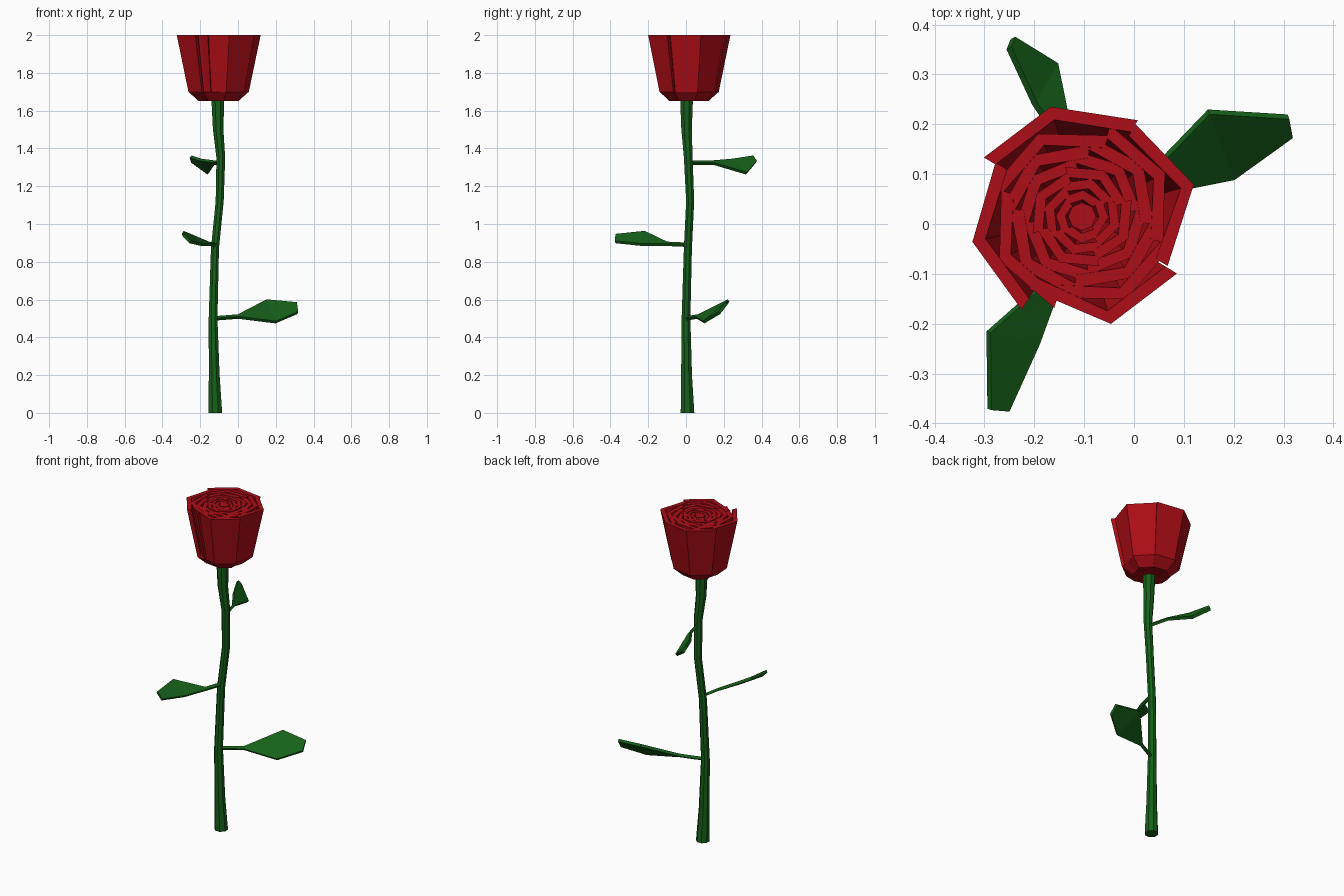
import bpy, bmesh
from math import sin, cos, radians
from mathutils import Vector

if "Cube" in bpy.data.objects:
    bpy.data.objects.remove(bpy.data.objects["Cube"])


def material(name, rgb):
    m = bpy.data.materials.new(name)
    m.diffuse_color = (*rgb, 1)
    m.use_nodes = True
    m.node_tree.nodes["Principled BSDF"].inputs["Base Color"].default_value = m.diffuse_color
    return m


RED = material("petal_red", (0.42, 0.004, 0.008))
GREEN = material("leaf_green", (0.008, 0.12, 0.01))


def loft(name, rings, mat):
    """Join matching rings of points into one closed, flat-faced solid."""
    bm = bmesh.new()
    rows = [[bm.verts.new(p) for p in ring] for ring in rings]
    n = len(rows[0])
    for a, b in zip(rows, rows[1:]):
        for i in range(n):
            j = (i + 1) % n
            bm.faces.new((a[i], a[j], b[j], b[i]))
    bm.faces.new(rows[0][::-1])
    bm.faces.new(rows[-1])
    bmesh.ops.recalc_face_normals(bm, faces=bm.faces)
    me = bpy.data.meshes.new(name)
    bm.to_mesh(me)
    bm.free()
    me.materials.append(mat)
    ob = bpy.data.objects.new(name, me)
    bpy.context.collection.objects.link(ob)
    return ob


def circle(x, y, z, r, n, turn=0):
    return [(x + r * cos(radians(turn + 360 * i / n)),
             y + r * sin(radians(turn + 360 * i / n)), z) for i in range(n)]


# Stem: gently curved, eight-sided
stem = [(-0.12, 0.008, 0, 0.039), (-0.126, 0.003, 0.2, 0.031),
        (-0.132, 0.0, 0.5, 0.025), (-0.122, 0.01, 0.87, 0.023),
        (-0.097, 0.022, 1.12, 0.023), (-0.091, 0.012, 1.35, 0.025),
        (-0.105, 0.003, 1.5, 0.03), (-0.107, 0.003, 1.67, 0.037)]
loft("stem", [circle(*p, 8, 22.5) for p in stem], GREEN)


# Leaves: thin stalk widening into a bent blade with a blunt tip
def leaf(name, root, base, wide, tip):
    w1, w2, t1, t2 = map(Vector, (*wide, *tip))
    root, base = Vector(root), Vector(base)
    across = (w1 - w2).normalized()
    along = ((w1 + w2) / 2 - base).normalized()
    n = across.cross(along).normalized() * 0.008
    edge = across * 0.009
    pairs = [(root + edge, root - edge), (base + edge, base - edge), (w1, w2), (t1, t2)]
    loft(name, [(a + n, b + n, b - n, a - n) for a, b in pairs], GREEN)


leaf("lower_leaf", (-0.128, 0.0, 0.5), (0.0, 0.06, 0.51),
     ((0.15, 0.225, 0.595), (0.20, 0.093, 0.48)),
     ((0.31, 0.215, 0.58), (0.317, 0.177, 0.53)))
leaf("middle_leaf", (-0.12, 0.01, 0.89), (-0.15, -0.1, 0.895),
     ((-0.292, -0.217, 0.957), (-0.193, -0.24, 0.891)),
     ((-0.29, -0.372, 0.941), (-0.254, -0.375, 0.905)))
leaf("upper_leaf", (-0.092, 0.012, 1.325), (-0.125, 0.14, 1.325),
     ((-0.2, 0.243, 1.34), (-0.157, 0.32, 1.268)),
     ((-0.251, 0.353, 1.357), (-0.243, 0.373, 1.33)))

# Flower: overlapping thick petals in nested cups
CX, CY = -0.104, 0.015
CUP = [(0.47, 1.65), (0.72, 1.70), (1.0, 2.0)]


def petal(name, stations, thick, drop=0):
    """Stations are (angle, outer radius at the rim)."""
    rings = []
    for ang, r in stations:
        c, s = cos(radians(ang)), sin(radians(ang))
        prof = [(r * f, z) for f, z in CUP]
        prof += [((r - thick) * f, z) for f, z in reversed(CUP)]
        rings.append([(CX + q * c, CY + q * s, z - drop if z > 1.9 else z) for q, z in prof])
    loft(name, rings, RED)


outer = [((60, 0.223), (106, 0.229), (149, 0.23)),
         ((148, 0.205), (193, 0.226), (237, 0.223)),
         ((234, 0.18), (285, 0.223), (329, 0.222)),
         ((330, 0.198), (16, 0.233), (60, 0.214))]
for i, st in enumerate(outer):
    petal(f"outer_petal_{i + 1}", st, 0.027)

for k, (r, t) in enumerate([(0.192, 0.026), (0.163, 0.027), (0.133, 0.025),
                            (0.105, 0.022), (0.079, 0.02), (0.054, 0.019)]):
    for i in range(4):
        a = 60 + 12 * (k + 1) + 90 * i
        petal(f"inner_petal_{k + 1}_{i + 1}",
              ((a, r * 0.89), (a + 46, r * 0.98), (a + 91, r)), t, 0.002 + 0.002 * (k % 3))

# Closed base of the flower and the central bud
loft("flower_base", [circle(CX, CY, 1.651, 0.1, 8, 15), circle(CX, CY, 1.70, 0.15, 8, 15)], RED)
loft("bud", [circle(CX, CY, 1.69, 0.02, 8), circle(CX, CY, 1.995, 0.028, 8)], RED)
